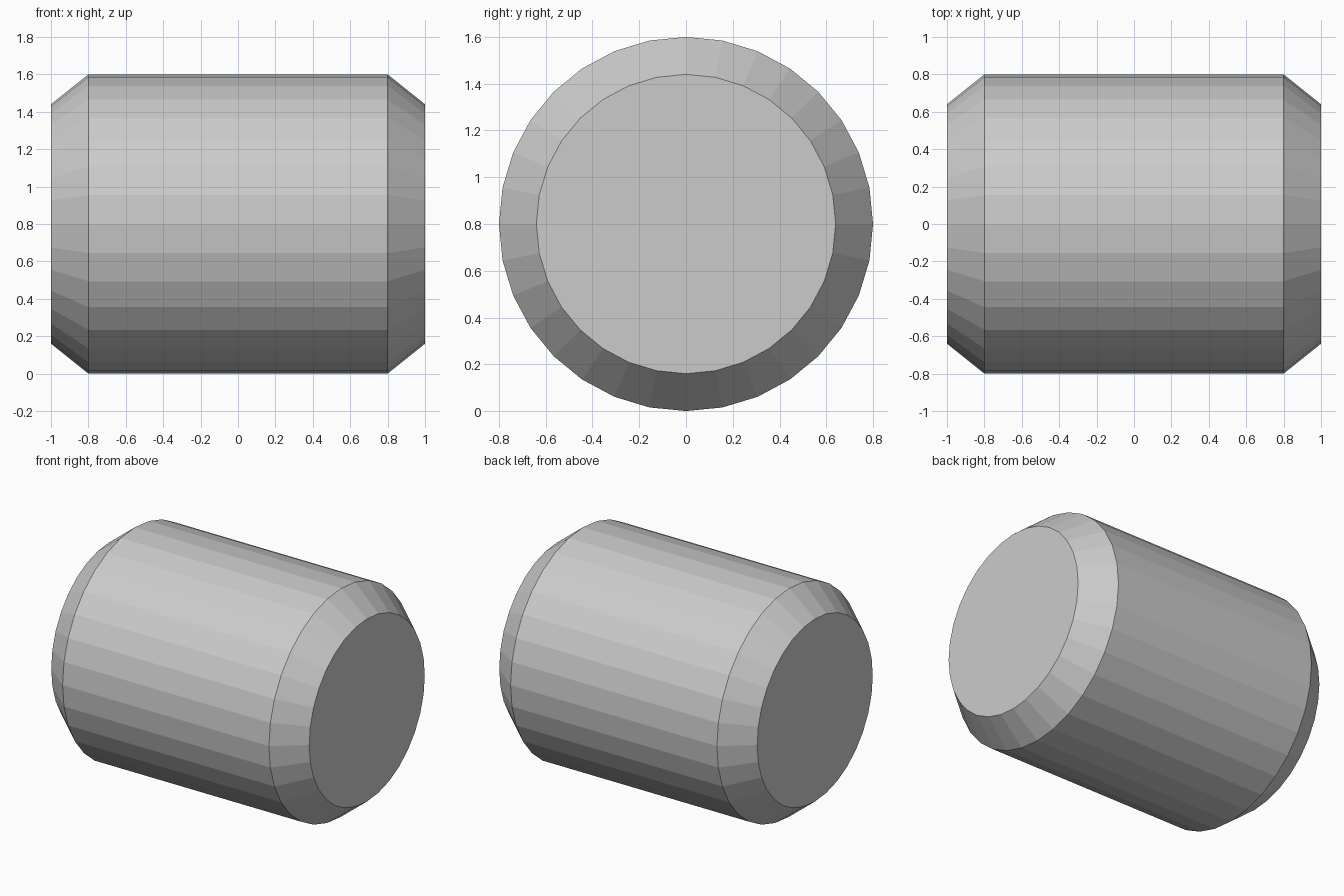
import bpy, bmesh
from math import sin, cos, tau

if "Cube" in bpy.data.objects:
    bpy.data.objects.remove(bpy.data.objects["Cube"])

SIDES = 32
CENTRE_Z = 0.8
# (x position, radius) along the barrel axis
PROFILE = [(-1.0, 0.64), (-0.8, 0.8), (0.8, 0.8), (1.0, 0.64)]

bm = bmesh.new()

# Rings of the chamfered drum
rings = [[bm.verts.new((x, r * cos(tau * i / SIDES), CENTRE_Z + r * sin(tau * i / SIDES)))
          for i in range(SIDES)] for x, r in PROFILE]

# Side walls and chamfers
for a, b in zip(rings, rings[1:]):
    for i in range(SIDES):
        j = (i + 1) % SIDES
        bm.faces.new((a[i], a[j], b[j], b[i]))

# End caps
bm.faces.new(rings[0])
bm.faces.new(rings[-1])
bmesh.ops.recalc_face_normals(bm, faces=bm.faces[:])

mesh = bpy.data.meshes.new("chamfered_drum")
bm.to_mesh(mesh)
bm.free()
bpy.context.collection.objects.link(bpy.data.objects.new("chamfered_drum", mesh))
